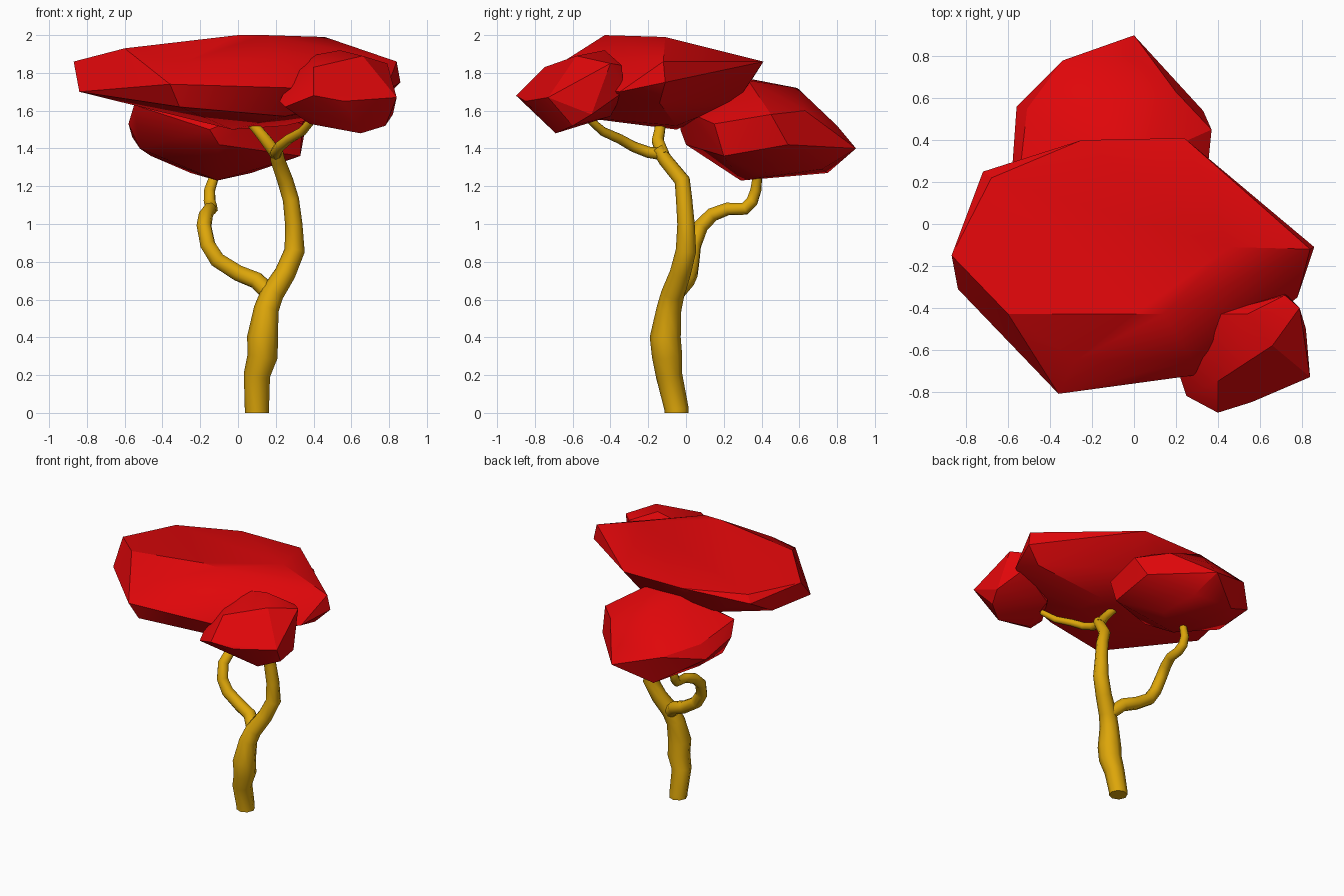
import bpy
import bmesh
from mathutils import Vector

default_cube = bpy.data.objects.get("Cube")
if default_cube:
    bpy.data.objects.remove(default_cube, do_unlink=True)


def make_material(name, colour):
    material = bpy.data.materials.new(name)
    material.use_nodes = True
    material.diffuse_color = colour
    shader = next(n for n in material.node_tree.nodes if n.type == "BSDF_PRINCIPLED")
    shader.inputs["Base Color"].default_value = colour
    return material


leaf_red = make_material("leaf red", (.74, .002, .003, 1))
bark_gold = make_material("bark gold", (.72, .38, .003, 1))


def select_only(target):
    bpy.ops.object.select_all(action="DESELECT")
    target.select_set(True)
    bpy.context.view_layer.objects.active = target


def make_foliage(name, corners):
    """Faceted leaf clump: the convex hull of its corners, heights measured from z = 1."""
    bm = bmesh.new()
    for corner in corners:
        bm.verts.new(Vector(corner) + Vector((0, 0, 1)))
    hull = bmesh.ops.convex_hull(bm, input=bm.verts)
    inner = {v for v in hull["geom_interior"] if isinstance(v, bmesh.types.BMVert)}
    bmesh.ops.delete(bm, geom=list(inner), context="VERTS")
    bmesh.ops.dissolve_limit(bm, angle_limit=.03, verts=bm.verts, edges=bm.edges)
    bmesh.ops.recalc_face_normals(bm, faces=bm.faces)
    mesh = bpy.data.meshes.new(name)
    bm.to_mesh(mesh)
    bm.free()
    mesh.materials.append(leaf_red)
    clump = bpy.data.objects.new(name, mesh)
    bpy.context.collection.objects.link(clump)
    # Soften the gentle facets, keep the strong edges
    select_only(clump)
    bpy.ops.object.shade_smooth_by_angle(angle=.5)


def make_limb(name, path):
    """Tapered round limb swept along (x, y, z, radius) points."""
    curve = bpy.data.curves.new(name, "CURVE")
    curve.dimensions = "3D"
    curve.bevel_depth = 1
    curve.bevel_resolution = 2
    curve.use_fill_caps = True
    spline = curve.splines.new("POLY")
    spline.points.add(len(path) - 1)
    for point, (x, y, z, radius) in zip(spline.points, path):
        point.co = (x, y, z, 1)
        point.radius = radius
    curve.materials.append(bark_gold)
    limb = bpy.data.objects.new(name, curve)
    bpy.context.collection.objects.link(limb)
    # Turn the sweep into a smooth mesh with crisp cut ends
    select_only(limb)
    bpy.ops.object.convert(target="MESH")
    bpy.ops.object.shade_smooth_by_angle(angle=.9)


# Trunk and its limbs
make_limb("trunk", [
    (.1, -.05, 0, .064),
    (.1, -.05, .02, .064),
    (.1, -.09, .2, .07),
    (.13, -.1, .3, .08),
    (.13, -.11, .4, .082),
    (.15, -.09, .55, .066),
    (.18, -.07, .63, .062),
    (.25, -.03, .74, .056),
    (.3, 0, .86, .054),
    (.295, 0, 1, .046),
    (.28, -.01, 1.13, .043),
    (.25, -.02, 1.23, .042),
    (.21, -.11, 1.34, .038),
    (.2, -.15, 1.4, .034),
])
make_limb("upper_branch", [
    (.21, -.12, 1.36, .036),
    (.15, -.15, 1.44, .033),
    (.11, -.14, 1.49, .03),
    (.05, -.13, 1.56, .028),
])
make_limb("front_branch", [
    (.2, -.13, 1.37, .032),
    (.2, -.2, 1.38, .03),
    (.22, -.28, 1.41, .028),
    (.27, -.35, 1.45, .026),
    (.34, -.44, 1.49, .024),
    (.4, -.52, 1.56, .02),
])
make_limb("back_branch", [
    (.17, -.06, .63, .048),
    (.1, 0, .7, .047),
    (0, .02, .74, .045),
    (-.11, .03, .81, .044),
    (-.16, .04, .89, .042),
    (-.18, .08, .99, .04),
    (-.17, .14, 1.05, .038),
    (-.15, .22, 1.08, .035),
    (-.14, .31, 1.08, .034),
    (-.15, .35, 1.12, .033),
    (-.15, .37, 1.18, .03),
    (-.12, .38, 1.27, .025),
])

# Wide main canopy
make_foliage("main_canopy", [
    # upper plate
    (-.25, .4, .86),
    (.24, .41, .86),
    (.46, -.11, .99),
    (0, -.43, 1),
    (.14, -.43, 1),
    (-.6, -.43, .93),
    (-.87, -.15, .86),
    (-.68, .22, .86),
    # rim
    (-.28, -.65, .86),
    (-.36, -.81, .74),
    (-.31, -.76, .62),
    (.3, -.72, .72),
    (.28, -.65, .86),
    (.84, -.12, .86),
    (.86, -.11, .75),
    (.78, -.35, .7),
    (.7, 0, .85),
    (-.84, -.31, .7),
    (-.76, .04, .69),
    (-.72, .25, .81),
    # underside
    (.25, -.6, .57),
    (-.03, -.05, .5),
    (.25, -.05, .52),
    (.75, -.14, .64),
    (.15, .27, .65),
    (-.3, .27, .64),
])

# Small front clump
make_foliage("front_clump", [
    (.4, -.9, .68),
    (.4, -.75, .83),
    (.66, -.58, .89),
    (.54, -.43, .92),
    (.38, -.43, .89),
    (.79, -.4, .85),
    (.72, -.34, .84),
    (.72, -.33, .7),
    (.84, -.73, .67),
    (.56, -.85, .65),
    (.25, -.82, .62),
    (.22, -.73, .65),
    (.3, -.6, .81),
    (.38, -.69, .53),
    (.65, -.69, .48),
    (.78, -.6, .52),
    (.82, -.5, .58),
    (.45, -.4, .57),
])

# Low back clump
make_foliage("back_clump", [
    # crown
    (-.2, .33, .77),
    (.1, .33, .76),
    (-.1, .59, .72),
    (.2, .63, .6),
    (0, .8, .52),
    (-.34, .78, .5),
    # sides
    (0, .9, .4),
    (.33, .54, .42),
    (.37, .45, .58),
    (.34, .15, .53),
    (.33, .2, .36),
    (-.56, .56, .46),
    (-.51, .55, .56),
    (-.58, .28, .53),
    (-.55, .2, .63),
    (-.52, .3, .4),
    (-.15, -.03, .5),
    (.1, -.01, .6),
    (-.1, 0, .42),
    # underside
    (-.11, .29, .23),
    (-.25, .75, .27),
    (.05, .72, .29),
    (.07, .4, .27),
    (-.46, .5, .36),
])
